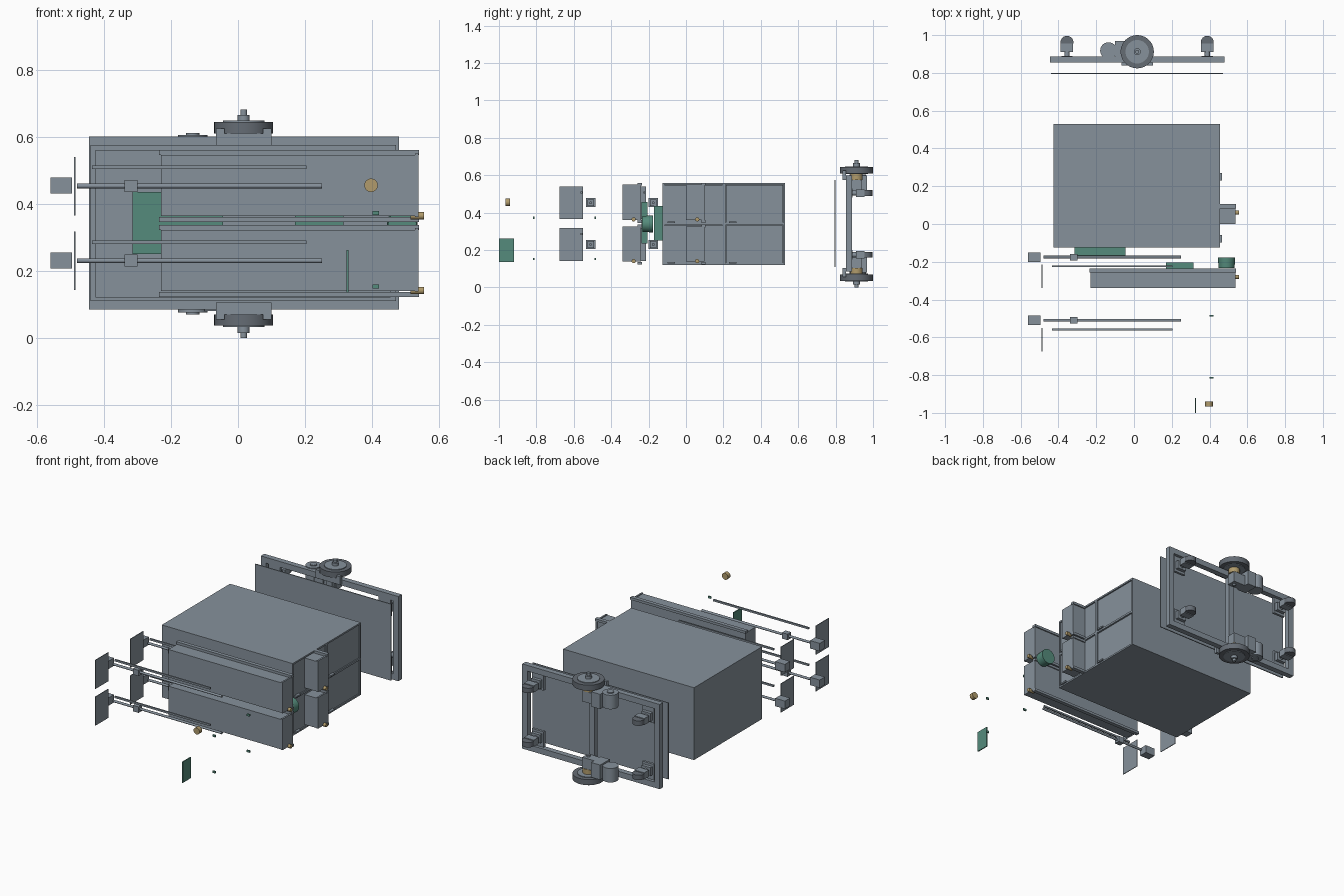
import bpy, math
from mathutils import Matrix, Vector

cube = bpy.data.objects.get("Cube")
if cube:
    bpy.data.objects.remove(cube, do_unlink=True)


def material(name, rgb):
    m = bpy.data.materials.new(name)
    m.use_nodes = True
    col = (*rgb, 1)
    m.diffuse_color = col
    m.node_tree.nodes["Principled BSDF"].inputs["Base Color"].default_value = col
    return m


GREY = material("steel grey", (0.24, 0.285, 0.33))
DARK = material("rubber grey", (0.13, 0.15, 0.175))
GREEN = material("circuit green", (0.09, 0.26, 0.20))
BRASS = material("brass", (0.44, 0.33, 0.15))


def box(name, x, y, z, mat=GREY):
    """Box from (min, max) pairs."""
    bpy.ops.mesh.primitive_cube_add(size=1)
    ob = bpy.context.object
    ob.name = name
    lo, hi = zip(x, y, z)
    lo, hi = Vector(lo), Vector(hi)
    size = hi - lo
    ob.data.transform(Matrix.Translation((lo + hi) / 2) @ Matrix.Diagonal((*size, 1)))
    ob.data.materials.append(mat)
    return ob


def rod(name, centre, radius, length, axis="Z", mat=GREY, top=None):
    """Cylinder or cone along an axis."""
    turn = {"X": (0, math.pi / 2, 0), "Y": (math.pi / 2, 0, 0), "Z": (0, 0, 0)}[axis]
    bpy.ops.mesh.primitive_cone_add(vertices=40, radius1=radius, depth=length, location=centre,
                                    radius2=radius if top is None else top, rotation=turn)
    ob = bpy.context.object
    ob.name = name
    ob.data.materials.append(mat)
    bpy.ops.object.shade_smooth_by_angle()
    return ob


MID = 0.34  # mirror height between the two halves

# Cabinet shell
box("cabinet_lower_wall", (-.425, .455), (-.125, .53), (.12, .13))
box("cabinet_upper_wall", (-.425, .455), (-.125, .53), (.55, .56))
box("cabinet_front_wall", (-.425, .455), (-.125, -.115), (.13, .55))
box("cabinet_back_wall", (-.425, .455), (.52, .53), (.13, .55))
box("cabinet_end_wall", (-.425, -.415), (-.115, .52), (.13, .55))
box("cabinet_divider", (-.415, .455), (.195, .212), (.13, .55))
box("cabinet_shelf", (-.415, .455), (-.115, .52), (.335, .347))

# Doors with small handles
for z0 in (.131, .348):
    for y0, y1 in ((-.114, .194), (.213, .519)):
        box("door", (.436, .449), (y0, y1), (z0, z0 + .2))
        box("door_handle", (.449, .465), (y0 + .016, y0 + .056), (z0 - .003, z0 + .006))

# Drawers, rods and their drives, repeated on two levels and two rows
for shift in (0, .34):
    for z0 in (.122, .345):
        y = -.34 + shift
        box("drawer_body", (-.23, .535), (y, y + .098), (z0 + .018, z0 + .2))
        box("drawer_face", (.528, .538), (y, y + .1), (z0 + .016, z0 + .205))
        for z in (z0, z0 + .2):
            box("drawer_flange", (-.235, .54), (y + .082, y + .105), (z, z + .015))
        rod("drawer_knob", (.535, y + .06, z0 + .019), .011, .04, "X", BRASS)

for shift in (0, -.335):
    for z in (.23, .453):
        y = -.175 + shift
        rod("slide_rod", (-.115, y, z), .007, .73, "X")
        box("rod_slider", (-.338, -.3), (y - .017, y + .017), (z - .018, z + .018))
        box("rod_motor", (-.56, -.495), (y - .025, y + .025), (z - .023, z + .025))
        box("guide_rod", (-.435, .205), (y - .053, y - .044), (z + .05, z + .061))
        box("end_plate", (-.489, -.485), (y - .165, y - .04), (z - .088, z + .087))

# Electronics
box("control_board", (-.315, -.045), (-.17, -.125), (.25, .435), GREEN)
box("power_board", (.17, .315), (-.237, -.205), (.235, .457), GREEN)
rod("scanner", (.49, -.205, MID), .046, .055, "Y", GREEN, .042)
box("display_board", (.323, .329), (-1, -.92), (.135, .262), GREEN)
rod("camera", (.397, -.953, .455), .02, .025, "Y", BRASS)
for y in (-.815, -.485):
    for z in (.153, .373):
        box("sensor_chip", (.401, .42), (y - .004, y + .004), (z - .006, z + .006), GREEN)

# Base plate and chassis frame
box("base_plate", (-.44, .472), (.794, .8), (.11, .575))
for z0, z1 in ((.085, .12), (.565, .6)):
    box("frame_long_bar", (-.445, .48), (.855, .888), (z0, z1))
for x0, x1 in ((-.445, -.41), (.445, .48)):
    box("frame_side_bar", (x0, x1), (.855, .888), (.12, .565))
box("frame_cross_bar", (-.003, .033), (.855, .885), (.12, .565))


def sided(zc, s):
    """Signed depth range measured outwards from the middle."""
    a, b = MID + s * zc[0], MID + s * zc[1]
    return (min(a, b), max(a, b))


# Drive units and casters, mirrored about the middle
for s in (-1, 1):
    def disc(name, x, y, z, r, mat=GREY):
        a, b = sided(z, s)
        return rod(name, (x, y, (a + b) / 2), r, b - a, "Z", mat)

    disc("wheel_tyre", .017, .912, (.27, .304), .088, DARK)
    disc("wheel_rim", .017, .912, (.266, .308), .062)
    disc("wheel_hub", .017, .912, (.3, .325), .018)
    disc("wheel_axle", .017, .912, (.16, .341), .01)
    disc("bearing", .017, .912, (.235, .268), .032, BRASS)
    box("wheel_bracket", (-.065, .1), (.838, .855), sided((.235, .27), s))
    for x0, x1 in ((-.065, -.04), (.075, .1)):
        box("bracket_ear", (x0, x1), (.838, .855), sided((.27, .285), s))
    box("gearbox", (-.1, -.04), (.875, .968), sided((.17, .26), s))
    box("gearbox_link", (-.04, .04), (.885, .94), sided((.17, .235), s))
    disc("drive_motor", -.135, .918, (.18, .265), .044)
    disc("motor_cap", -.135, .918, (.265, .271), .02)
    for x in (-.355, .388):
        box("caster_mount", (x - .04, x + .04), (.855, .87), sided((.125, .225), s))
        box("caster_plate", (x - .03, x + .03), (.87, .89), sided((.14, .19), s))
        rod("caster_stem", (x, .9, MID + s * .165), .014, .03, "Y")
        box("caster_fork", (x - .033, x + .033), (.91, .955), sided((.145, .185), s))
        disc("caster_wheel", x, .962, (.15, .18), .034, DARK)
